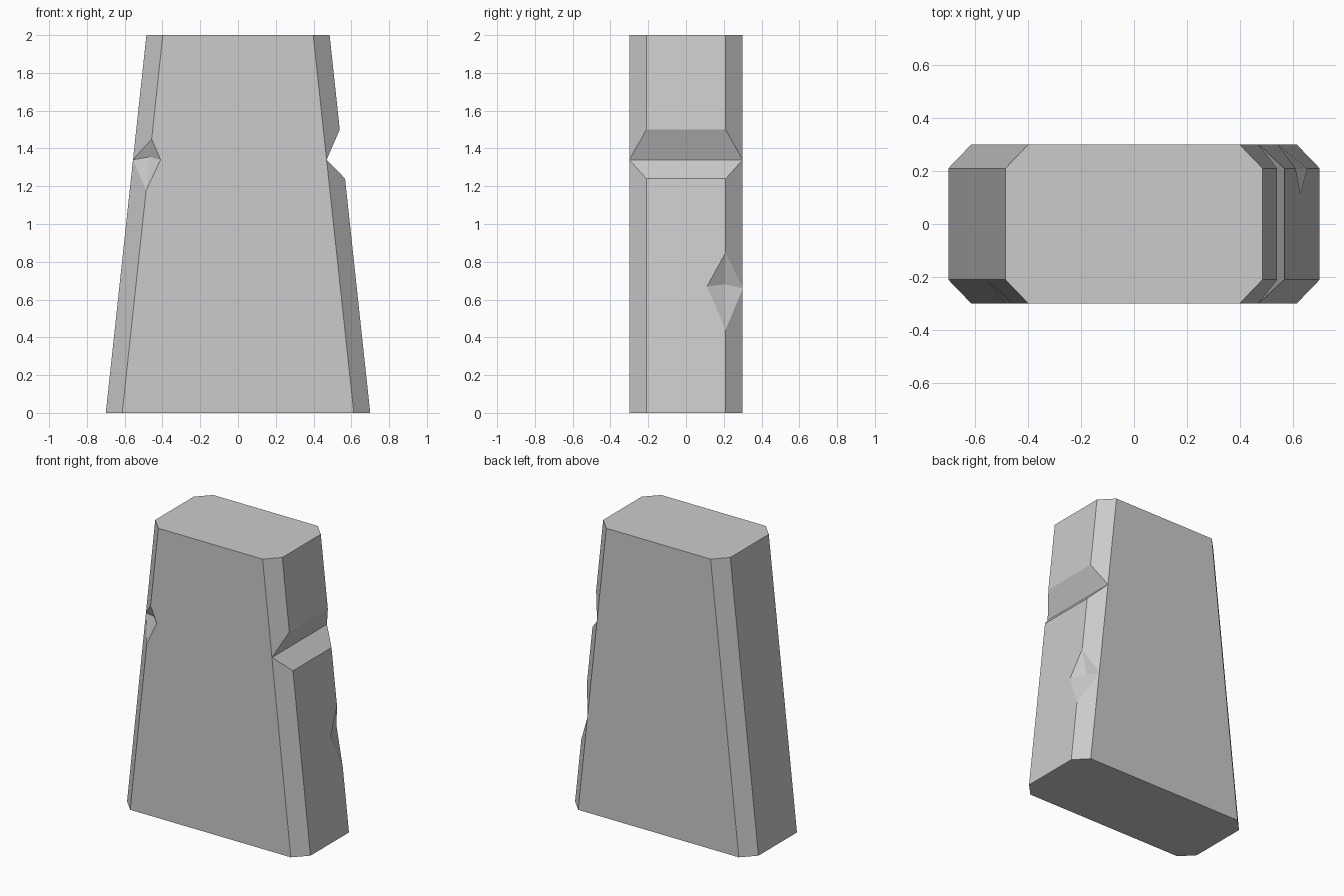
import bpy
import bmesh
from mathutils import Vector

cube = bpy.data.objects.get("Cube")
if cube:
    bpy.data.objects.remove(cube, do_unlink=True)

stone = bpy.data.materials.new("pale grey stone")
stone.use_nodes = True
GREY = (0.6, 0.6, 0.6, 1)
stone.diffuse_color = GREY
bsdf = stone.node_tree.nodes["Principled BSDF"]
bsdf.inputs["Base Color"].default_value = GREY
bsdf.inputs["Roughness"].default_value = 0.9


def hull_object(name, points):
    """Flat-faced convex solid around a set of points."""
    bm = bmesh.new()
    for p in points:
        bm.verts.new(p)
    bmesh.ops.convex_hull(bm, input=bm.verts)
    bmesh.ops.dissolve_limit(bm, angle_limit=0.002, verts=bm.verts, edges=bm.edges)
    bmesh.ops.recalc_face_normals(bm, faces=bm.faces)
    mesh = bpy.data.meshes.new(name)
    bm.to_mesh(mesh)
    bm.free()
    mesh.materials.append(stone)
    obj = bpy.data.objects.new(name, mesh)
    bpy.context.collection.objects.link(obj)
    return obj


def chip_cutter(name, centre, rim):
    """Four-sided pyramid with its tip at the deepest point of a chip."""
    c = Vector(centre)
    return hull_object(name, [c] + [c + 2 * (Vector(p) - c) for p in rim])


# Tapered block with chamfered upright corners
DEPTH, FLAT = 0.3, 0.21
levels = [(0, 0.70, 0.613), (2, 0.485, 0.398)]
corners = [(sx * x, sy * y, z) for z, outer, inner in levels
           for x, y in ((outer, FLAT), (inner, DEPTH))
           for sx in (-1, 1) for sy in (-1, 1)]
block = hull_object("stone_block", corners)

# V-shaped notch across the left side
valley, upper, lower = Vector((0.469, 1.34)), Vector((0.539, 1.5)), Vector((0.567, 1.24))
profile = [valley, valley + 2 * (upper - valley), valley + 2 * (lower - valley)]
notch = hull_object("notch_cutter", [(p.x, y, p.y) for p in profile for y in (-0.4, 0.4)])

# Chips in the front right and back left corners
front_chip = chip_cutter("front_chip_cutter", (-0.47, -0.25, 1.355), [
    (-0.457, -0.3, 1.45), (-0.486, -0.3, 1.18),
    (-0.556, -0.21, 1.34), (-0.41, -0.3, 1.34)])
back_chip = chip_cutter("back_chip_cutter", (0.57, 0.205, 0.68), [
    (0.609, 0.21, 0.85), (0.653, 0.21, 0.44),
    (0.629, 0.11, 0.67), (0.541, 0.3, 0.66)])

# Carve the damage and bake it into the block
for cutter in (notch, front_chip, back_chip):
    mod = block.modifiers.new(cutter.name, "BOOLEAN")
    mod.operation = "DIFFERENCE"
    mod.solver = "EXACT"
    mod.object = cutter
bpy.context.view_layer.update()
graph = bpy.context.evaluated_depsgraph_get()
carved = bpy.data.meshes.new_from_object(block.evaluated_get(graph))
block.modifiers.clear()
block.data = carved
carved.materials.clear()
carved.materials.append(stone)
for poly in carved.polygons:
    poly.material_index = 0
    poly.use_smooth = False
for cutter in (notch, front_chip, back_chip):
    bpy.data.objects.remove(cutter, do_unlink=True)
